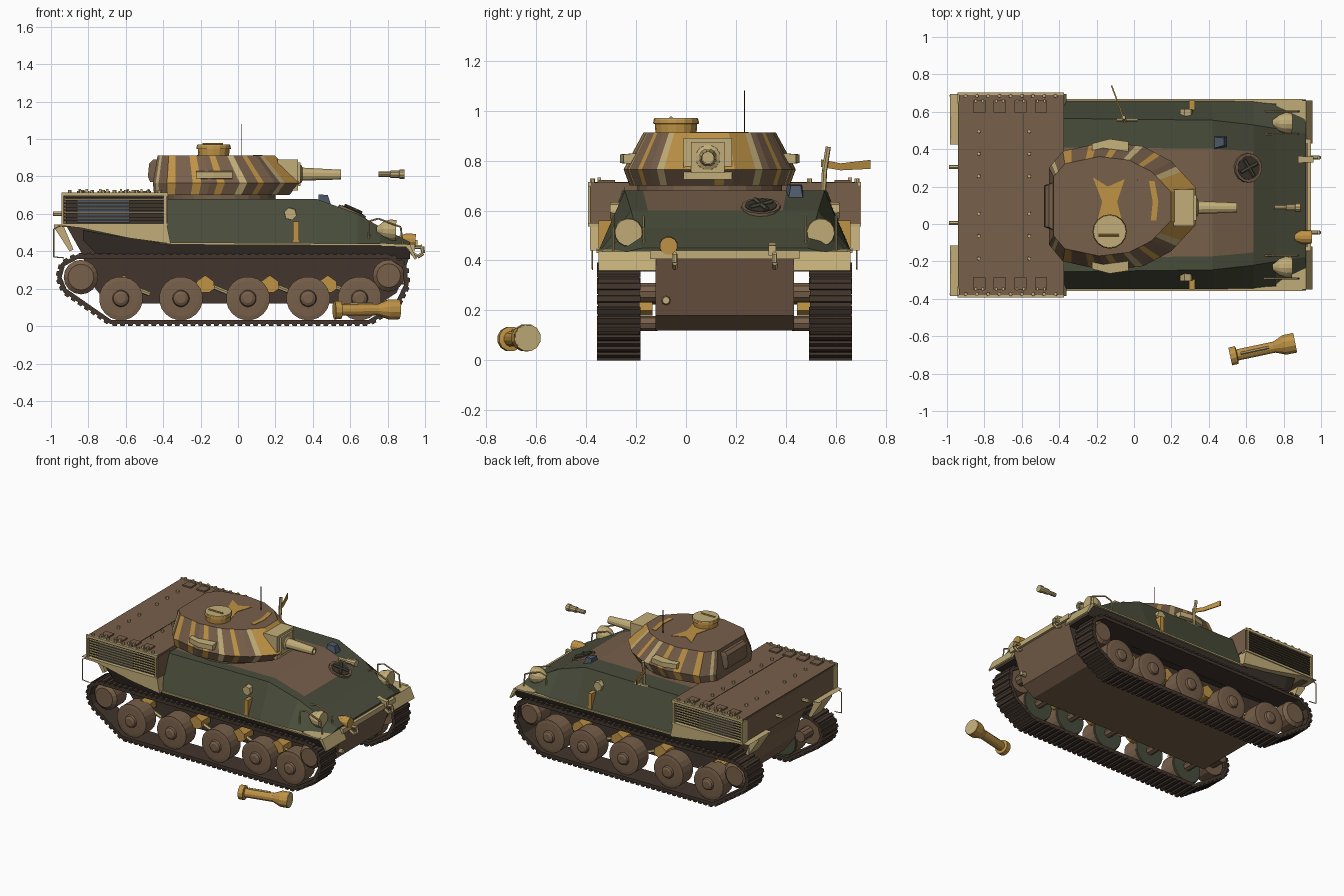
import bpy, bmesh, math
from mathutils import Vector

if "Cube" in bpy.data.objects:
    bpy.data.objects.remove(bpy.data.objects["Cube"])

C, T = 0.155, 0.095      # centre lines of hull and turret in y


def material(name, *rgb):
    m = bpy.data.materials.new(name)
    m.diffuse_color = (*rgb, 1)
    m.use_nodes = True
    m.node_tree.nodes["Principled BSDF"].inputs["Base Color"].default_value = m.diffuse_color
    return m


BROWN = material("camo brown", .185, .115, .068)
GREEN = material("camo green", .066, .074, .043)
TAN = material("sand", .54, .42, .19)
ORANGE = material("ochre", .52, .29, .06)
DARK = material("dark underbody", .045, .034, .026)
TRACK = material("track steel", .055, .037, .026)
BLUE = material("blue grey", .075, .10, .14)


def make(name, verts, faces, *mats):
    me = bpy.data.meshes.new(name)
    me.from_pydata([tuple(v) for v in verts], [], faces)
    bm = bmesh.new()
    bm.from_mesh(me)
    bmesh.ops.recalc_face_normals(bm, faces=bm.faces)
    bm.to_mesh(me)
    bm.free()
    for m in mats:
        me.materials.append(m)
    ob = bpy.data.objects.new(name, me)
    bpy.context.collection.objects.link(ob)
    return ob


def loft(name, rings, *mats, closed=False):
    n, m = len(rings[0]), len(rings)
    faces = [(i * n + j, i * n + (j + 1) % n, (i + 1) % m * n + (j + 1) % n, (i + 1) % m * n + j)
             for i in range(m if closed else m - 1) for j in range(n)]
    if not closed:
        faces += [tuple(range(n)), tuple(range(n * m - n, n * m))]
    return make(name, [p for r in rings for p in r], faces, *mats)


def box(name, x0, x1, y0, y1, z0, z1, mat):
    return loft(name, [[(x, y0, z0), (x, y1, z0), (x, y1, z1), (x, y0, z1)] for x in (x0, x1)], mat)


def turned(name, start, end, profile, mat, n=16):
    """Lathe along start-end; profile is (fraction, radius) pairs."""
    a, d = Vector(start), Vector(end) - Vector(start)
    u = d.orthogonal().normalized()
    w = d.normalized().cross(u)
    ang = [2 * math.pi * k / n for k in range(n)]
    return loft(name, [[a + d * f + (u * math.cos(t) + w * math.sin(t)) * r for t in ang] for f, r in profile], mat)


def rod(name, pts, r, mat, n=6):
    for a, b in zip(pts, pts[1:]):
        turned(name, a, b, [(0, r), (1, r)], mat, n)


def plate(name, pts_xz, y0, y1, *mats):
    return loft(name, [[(x, y, z) for x, z in pts_xz] for y in (y0, y1)], *mats)


# Lower hull tub, darker flanks behind the wheels
tub = plate("lower_hull", [(-.92, .54), (-.83, .38), (-.8, .25), (-.7, .12), (.76, .12), (.85, .18), (.93, .41), (.93, .44)],
            C - .277, C + .277, BROWN, TRACK)
for p in tub.data.polygons:
    p.material_index = int(abs(p.normal.y) > .9)
# Upper hull: lofted stations, brown patch on roof and glacis
rings = [[(x, C + y, z) for y, z in ((-hb, zb), (-ht, zt), (-ht * .82, zt), (ht * .62, zt), (ht, zt), (hb, zb))]
         for x, zt, ht, zb, hb in ((-.42, .68, .41, .44, .505), (.42, .68, .40, .44, .505), (.64, .60, .375, .44, .50),
                                   (.76, .53, .355, .44, .485), (.92, .45, .33, .43, .41))]
hull = loft("upper_hull", rings, GREEN, BROWN)
for p in hull.data.polygons:
    p.material_index = int(p.normal.z > .7 and p.center.x < .63 and -.3 < p.center.y - C < .2)
# Engine deck at the rear
box("engine_deck", -.94, -.38, C - .50, C + .50, .53, .705, BROWN)
box("deck_lid", -.935, -.375, C - .535, C + .535, .695, .712, BROWN)
box("deck_seam", -.594, -.591, C - .52, C + .52, .711, .714, DARK)
# Track centre line
path = [Vector((x, 0, z)) for x, z in ((-.68, .022), (.70, .022), (.85, .115), (.90, .22), (.89, .32), (.81, .37),
                                       (-.86, .37), (-.935, .33), (-.955, .26), (-.925, .19))]
for s in (-1, 1):
    def Y(h):
        return C + s * h
    # Louvred side bins
    box("louvre_back", -.92, -.39, Y(.49), Y(.518), .545, .70, DARK)
    box("louvre_mesh", -.86, -.58, Y(.515), Y(.530), .555, .68, BLUE)
    for i in range(8):
        z = .563 + i * .018
        box("louvre_slat", -.93, -.39, Y(.51), Y(.536), z, z + .007, DARK)
        box("louvre_slat_lip", -.93, -.39, Y(.53), Y(.541), z + .007, z + .0105, TAN)
    box("bin_top_trim", -.945, -.375, Y(.535), Y(.547), .695, .714, TAN)
    box("bin_bottom_trim", -.945, -.375, Y(.50), Y(.547), .535, .55, TAN)
    box("bin_front_wall", -.385, -.373, Y(.40), Y(.54), .545, .70, BROWN)
    for x in (-.945, -.397):
        box("bin_end_trim", x, x + .012, Y(.49), Y(.547), .54, .70, TAN)
    for i in range(4):
        x = -.86 + i * .11
        box("deck_hinge", x, x + .065, Y(.44), Y(.505), .71, .722, BROWN)
        for e in (.008, .045):
            box("deck_hinge_lug", x + e, x + e + .012, Y(.495), Y(.51), .71, .732, TAN)
    for x, h in [(-.9 + i * .06, .53) for i in range(9)] + [(x, h) for x in (-.83, -.56) for h in (.1, .22, .34)]:
        turned("deck_bolt", (x, Y(h), .705), (x, Y(h), .728), [(0, .011), (1, .01)], TAN, 6)
    # Mud guards and dark sponson underside
    plate("rear_guard", [(-.985, .542), (-.38, .542), (-.36, .44), (-.58, .47), (-.84, .525)], Y(.27), Y(.54), TAN)
    plate("rear_flap", [(-.985, .545), (-.985, .53), (-.90, .40), (-.88, .41), (-.93, .53)], Y(.30), Y(.42), TAN)
    plate("side_strip", [(-.38, .436), (.9, .43), (.9, .44), (-.38, .448)], Y(.49), Y(.513), TAN)
    plate("front_guard", [(.76, .445), (.92, .435), (.955, .36), (.945, .355), (.90, .425), (.76, .43)], Y(.275), Y(.505), TAN)
    loft("sponson_underside", [[(x, Y(.28), zt), (x, Y(.503), zt), (x, Y(.47), zb), (x, Y(.28), zb)] for x, zt, zb in (
        (-.83, .515, .46), (-.76, .50, .39), (-.38, .44, .37), (.78, .435, .36), (.92, .425, .36))], DARK)
    # Track: continuous belt plus raised pads
    rings, verts, faces = [], [], []
    for i, a in enumerate(path):
        b = path[(i + 1) % len(path)]
        t = (b - path[i - 1]).normalized() * .012
        rings.append([a + Vector((o * t.z, Y(h), -o * t.x)) for o, h in ((1, .342), (1, .508), (-1, .508), (-1, .342))])
        d = b - a
        t = d.normalized()
        out = Vector((t.z, 0, -t.x))
        count = max(1, round(d.length / .042))
        for k in range(count):
            c, o = a + d * ((k + .5) / count), len(verts)
            verts += [c + t * e + out * f + Vector((0, Y(h), 0)) for h in (.338, .511)
                      for e, f in ((-.015, .008), (.015, .008), (.011, .022), (-.011, .022))]
            faces += [tuple(o + q for q in f) for f in
                      ((0, 1, 2, 3), (4, 5, 6, 7), (0, 1, 5, 4), (1, 2, 6, 5), (2, 3, 7, 6), (3, 0, 4, 7))]
    loft("track_belt", rings, TRACK, closed=True)
    make("track_pads", verts, faces, TRACK)
    # Road wheels with green inner discs, sprocket and idler
    for x in (-.626, -.305, .053, .375, .65):
        turned("road_wheel", (x, Y(.365), .148), (x, Y(.50), .148),
               [(0, .10), (.02, .117), (.85, .117), (.88, .095), (.9, .045), (1, .04), (1.06, .025)], BROWN, 20)
        turned("wheel_inner_disc", (x, Y(.358), .148), (x, Y(.367), .148), [(0, .112), (1, .114)], GREEN, 20)
        turned("wheel_axle", (x, Y(.27), .148), (x, Y(.37), .148), [(0, .03), (1, .03)], BROWN, 8)
    for nm, x, z, r in (("drive_sprocket", -.84, .262, .092), ("front_idler", .805, .27, .085)):
        turned(nm, (x, Y(.36), z), (x, Y(.49), z), [(0, r), (.85, r), (1, r * .75)], BROWN)
        turned(nm + "_axle", (x, Y(.26), z), (x, Y(.37), z), [(0, .04), (1, .04)], BROWN, 10)
    # Suspension brackets and arms
    for x in (-.61, -.175, .17, .48):
        plate("suspension_bracket", [(x - .05, .20), (x - .02, .18), (x + .02, .18), (x + .05, .20), (x + .045, .24),
                                     (x, .272), (x - .045, .24)], Y(.29), Y(.39), ORANGE)
        rod("suspension_arm", [(x + .03, Y(.36), .215), (x + .14, Y(.36), .17)], .012, TAN)
    # Headlights with wire guards
    turned("headlight", (.74, Y(.385), .515), (.845, Y(.385), .512), [(0, .015), (.35, .045), (.7, .058), (1, .055)], TAN, 14)
    rod("headlight_post", [(.78, Y(.385), .43), (.78, Y(.385), .5)], .015, TAN)
    for h in (.325, .447):
        rod("lamp_guard", [(x, Y(h), z) for x, z in ((.70, .46), (.70, .56), (.75, .575), (.87, .53), (.88, .44))], .005, TAN)
    # Tow shackles, rear rails and side fittings
    rod("tow_shackle", [(x, Y(.2), z) for x, z in ((.92, .42), (.985, .425), (.99, .39), (.96, .37), (.93, .39))], .011, TAN)
    rod("rear_rail", [(x, Y(.53), z) for x, z in ((-.94, .54), (-.985, .52), (-.985, .37), (-.93, .365))], .003, TAN)
    rod("rear_hook", [(-.93, Y(.15), .6), (-.99, Y(.15), .6)], .012, TAN)
    turned("side_disc", (.28, Y(.42), .60), (.28, Y(.46), .60), [(0, .036), (1, .034)], TAN, 6)
    plate("side_handle", [(.295, .45), (.325, .45), (.325, .56), (.295, .56)], Y(.45), Y(.505), ORANGE)
    # Turret side rails
    loft("turret_side_rail", [[(x, T + s * a, .785), (x, T + s * b, .79), (x, T + s * b, .825), (x, T + s * a, .83)]
                              for x, a, b in ((-.225, .29, .335), (-.13, .29, .36), (-.03, .29, .345))], TAN)
# Nose strip and lamps
box("nose_strip", .90, .945, C - .30, C + .30, .405, .44, TAN)
turned("signal_lamp", (.85, -.07, .46), (.95, -.07, .458), [(0, .02), (.5, .038), (1, .036)], ORANGE, 12)
turned("nose_plug", (.86, -.08, .24), (.90, -.08, .24), [(0, .02), (1, .015)], TAN, 8)
plate("nose_bracket", [(.88, .42), (.96, .42), (.96, .46), (.88, .47)], .33, .36, TAN)
# Driver hatch and periscope
n, p = Vector((.40, 0, .917)), Vector((.61, .30, .612))
turned("driver_hatch", p - n * .02, p + n * .008, [(0, .082), (1, .078)], BROWN, 14)
turned("hatch_opening", p, p + n * .011, [(0, .066), (1, .064)], DARK, 14)
for a in (.5, 2.1):
    v = Vector((math.cos(a) * .05, math.sin(a) * .05, -math.cos(a) * .022))
    rod("hatch_cross", [p + n * .014 + v, p + n * .014 - v], .01, GREEN)
loft("periscope", [[(.43, .40, .665), (.50, .41, .64), (.50, .47, .64), (.43, .47, .665)],
                   [(.43, .405, .705), (.48, .42, .70), (.48, .46, .70), (.43, .465, .705)]], BLUE)
# Turret: faceted shell with painted stripes
half = [(.33, .10), (.2, .24), (.05, .32), (-.15, .345), (-.38, .295), (-.455, .205)]
outline = [Vector(v) for v in half + [(x, -y) for x, y in reversed(half)]]
SUB = 5
pts = [a.lerp(outline[(i + 1) % 12], k / SUB) for i, a in enumerate(outline) for k in range(SUB)]
turret = loft("turret", [[(x * .92 - .03, T + y * .93, .70) for x, y in pts], [(x, T + y, .765) for x, y in pts],
                         [(-.43 + (x + .455) * .80, T + y * .77, .912) for x, y in pts]], BROWN, ORANGE, TAN)
# side edge counted from the front -> {sub column: colour}
stripes = {0: {0: 1, 1: 1, 2: 1, 3: 2}, 1: {2: 1}, 2: {0: 2, 3: 1}, 3: {1: 1, 4: 1}, 4: {3: 2}, 11: dict.fromkeys(range(5), 1)}
for i, f in enumerate(turret.data.polygons[:2 * len(pts)]):
    edge, sub = divmod(i % len(pts), SUB)
    if 5 < edge < 11:                       # mirror the far side
        edge, sub = 10 - edge, SUB - 1 - sub
    if i >= len(pts) or edge in (1, 2, 3) or sub == 3:
        f.material_index = stripes.get(edge, {}).get(sub, 0)
turned("turret_ring", (-.09, T, .67), (-.09, T, .71), [(0, .29), (1, .29)], BROWN, 24)
loft("turret_rear_box", [[(-.43, T - .13, z), (x, T - .11, z), (x, T + .11, z), (-.43, T + .13, z)]
                         for x, z in ((-.47, .77), (-.482, .80), (-.475, .87), (-.455, .89))], BROWN)
# Painted patches on the turret roof
for name, cs in (("roof_patch", [(-.22, .25), (-.14, .2), (-.05, .24), (-.09, .12), (-.06, 0), (-.2, 0), (-.17, .12)]),
                 ("roof_stripe", [(.08, .23), (.11, .23), (.13, .12), (.12, .02), (.09, .02), (.10, .12)])):
    loft(name, [[(x, y, z) for x, y in cs] for z in (.908, .915)], ORANGE)
# Cupola
turned("cupola", (-.13, -.04, .905), (-.13, -.04, .965), [(0, .082), (.7, .085), (.72, .092), (1, .09)], ORANGE)
turned("cupola_lid", (-.13, -.04, .960), (-.13, -.04, .970), [(0, .09), (1, .087)], TAN)
rod("cupola_handle", [(-.19, -.06, .972), (-.08, -.06, .972)], .006, ORANGE)
# Mantlet, gun and muzzle
box("mantlet", .21, .32, T - .105, T + .09, .725, .89, TAN)
box("mantlet_frame", .31, .333, T - .075, T + .06, .75, .875, TAN)
turned("gun_barrel", (.30, .088, .813), (.55, .088, .81),
       [(0, .055), (.15, .05), (.18, .036), (1, .027), (1, .016), (.9, .014)], TAN, 12)
turned("muzzle_piece", (.75, .088, .812), (.89, .088, .812),
       [(0, .014), (.45, .014), (.46, .02), (.8, .02), (.81, .025), (1, .025)], TAN, 10)
# Antenna and side arm with paddle
rod("antenna", [(.02, .235, .90), (.02, .235, 1.08)], .002, DARK)
rod("side_arm_post", [(-.05, .55, .66), (-.05, .555, .76), (-.055, .57, .855)], .011, TAN)
loft("side_arm_paddle", [[(x - .004, y, z - h), (x + .004, y, z - h), (x + .004, y, z + h), (x - .004, y, z + h)]
                         for x, y, z, h in ((-.05, .54, .79, .015), (-.075, .62, .775, .014), (-.12, .74, .785, .018))], ORANGE)
rod("side_arm_foot", [(-.09, .555, .675), (.02, .555, .675)], .009, TAN)
# Loose round lying beside the tank
turned("loose_round", (.515, -.708, .085), (.86, -.635, .09),
       [(0, .05), (.1, .05), (.11, .031), (.68, .031), (.84, .055), (1, .055)], ORANGE, 12)
turned("round_cap", (.852, -.637, .09), (.862, -.635, .09), [(0, .053), (1, .052)], TAN, 12)
rod("round_rib", [(.57, -.692, .117), (.72, -.66, .118)], .008, TAN)
